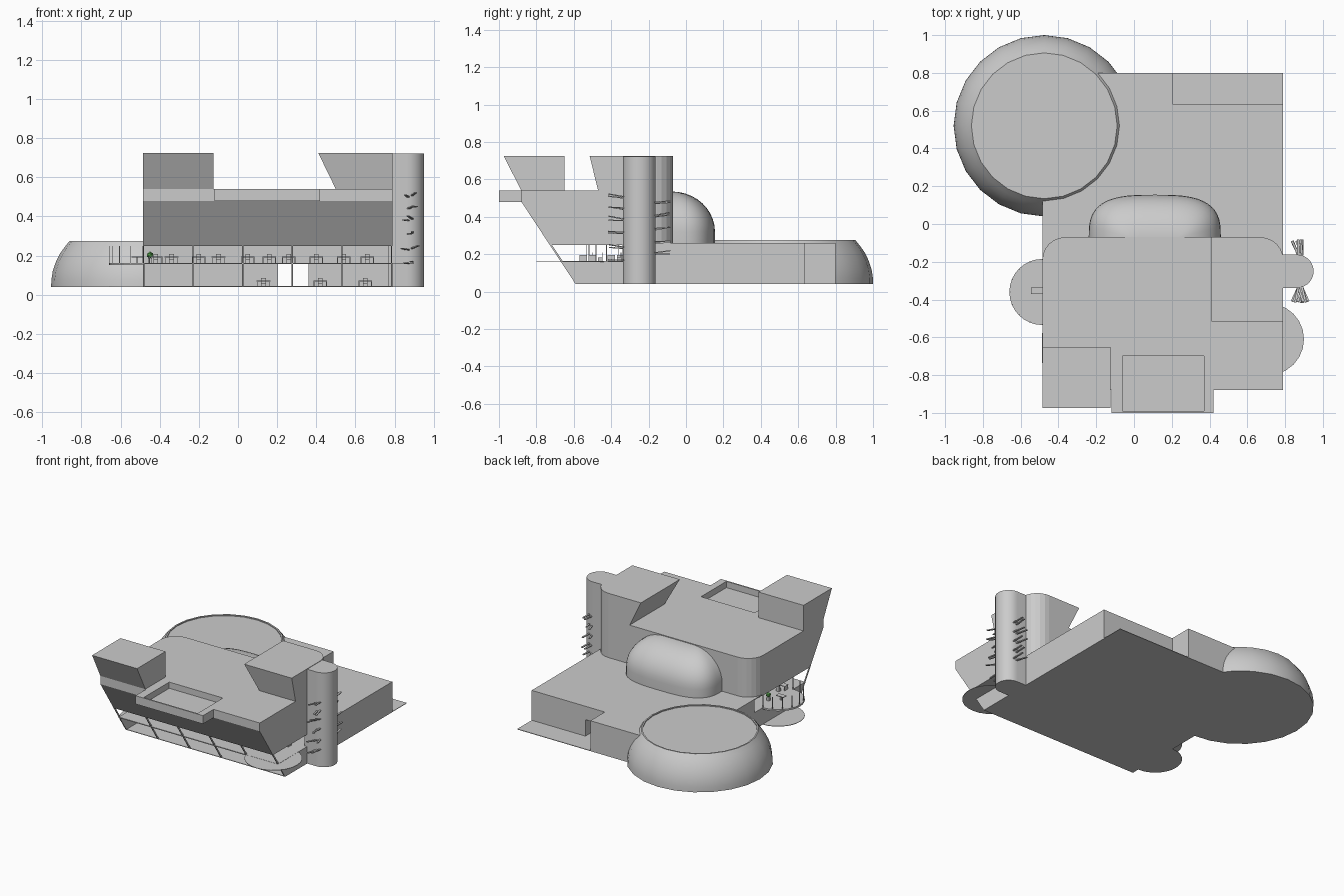
import bpy, bmesh, math, random
from mathutils import Vector, Matrix

if "Cube" in bpy.data.objects:
    bpy.data.objects.remove(bpy.data.objects["Cube"])

random.seed(4)
G, F2, R = 0.04, 0.163, 0.26          # ground, upper floor, podium roof heights
XL, XR = -0.485, 0.79                 # side walls


def finish(name, bm, smooth=False, color=None):
    bmesh.ops.recalc_face_normals(bm, faces=bm.faces)
    me = bpy.data.meshes.new(name)
    bm.to_mesh(me)
    bm.free()
    ob = bpy.data.objects.new(name, me)
    bpy.context.collection.objects.link(ob)
    if color:
        mat = bpy.data.materials.new(name)
        mat.diffuse_color = color
        mat.use_nodes = True
        mat.node_tree.nodes["Principled BSDF"].inputs["Base Color"].default_value = mat.diffuse_color
        me.materials.append(mat)
    if smooth:
        bpy.context.view_layer.objects.active = ob
        ob.select_set(True)
        bpy.ops.object.shade_smooth_by_angle(angle=math.radians(35))
        ob.select_set(False)
    return ob


def loft(name, rings, smooth=False):
    """Closed solid through rings of 3D points."""
    bm = bmesh.new()
    vs = [[bm.verts.new(p) for p in r] for r in rings]
    n = len(rings[0])
    for a, b in zip(vs, vs[1:]):
        for i in range(n):
            j = (i + 1) % n
            bm.faces.new((a[i], a[j], b[j], b[i]))
    bm.faces.new(vs[0])
    bm.faces.new(vs[-1])
    return finish(name, bm, smooth)


def boxes(name, items, color=None):
    """Several boxes (x0, x1, y0, y1, z0, z1) in one mesh."""
    bm = bmesh.new()
    for x0, x1, y0, y1, z0, z1 in items:
        m = Matrix.Translation(((x0 + x1) / 2, (y0 + y1) / 2, (z0 + z1) / 2)) \
            @ Matrix.Diagonal((x1 - x0, y1 - y0, z1 - z0, 1))
        bmesh.ops.create_cube(bm, size=1, matrix=m)
    return finish(name, bm, False, color)


def at(pts, z):
    return [(x, y, z) for x, y in pts]


def plan(x0, x1, y0, y1, rl, rr, n=6):
    """Rectangle with rounded back corners (left radius, right radius)."""
    p = [(x0, y0), (x1, y0)]
    for r, cx, a0 in ((rr, x1 - rr, 0), (rl, x0 + rl, 90)):
        k = n if r else 0
        for i in range(k + 1):
            a = math.radians(a0 + 90 * i / max(k, 1))
            p.append((cx + r * math.cos(a), y1 - r + r * math.sin(a)))
    return p


def arc(cx, cy, r, a0, a1, n):
    return [(cx + r * math.cos(math.radians(a0 + (a1 - a0) * i / n)),
             cy + r * math.sin(math.radians(a0 + (a1 - a0) * i / n))) for i in range(n + 1)]


def slab(name, pts, z0, z1, smooth=False):
    return loft(name, [at(pts, z0), at(pts, z1)], smooth)


def slope(z):
    """y of the leaning front at height z."""
    return -0.59 - (z - G) * 0.66


# floors and podium roof
boxes("ground_floor", [(XL, XR, -0.59, 0.80, G, G + 0.004)])
boxes("upper_floor", [(XL, XR, slope(F2), -0.08, F2 - 0.006, F2)])
slab("podium_roof", [(XL, -0.3), (XR, -0.3), (XR, 0.635), (0.205, 0.635),
                     (0.205, 0.80), (XL, 0.80)], R - 0.006, R)

# podium walls, with a passage running through to the rear door
t = 0.006
boxes("podium_walls", [
    (XL, XL + t, -0.09, 0.80, G, R), (XR - t, XR, -0.34, 0.635, G, R),
    (XL, 0.205, 0.80 - t, 0.80, G, R), (0.205 - t, 0.205, -0.09, 0.80, G, R),
    (0.205, XR, 0.635 - t, 0.635, F2, R), (0.36, XR, 0.635 - t, 0.635, G, F2),
    (0.36, 0.36 + t, -0.09, 0.635, G, F2), (XL, XR, -0.09, -0.09 + t, F2, R),
    (XL, 0.205, -0.09, -0.09 + t, G, F2), (0.36, XR, -0.09, -0.09 + t, G, F2)])

# lower side walls that follow the leaning front
for name, x, back in (("left_lower_wall", XL, -0.09), ("right_lower_wall", XR - t, -0.34)):
    prof = [(-0.59, G), (back, G), (back, F2), (slope(F2), F2)]
    loft(name, [[(px, y, z) for y, z in prof] for px in (x, x + t)])

# leaning window posts
for i in range(6):
    x = XL + 0.002 + i * 0.2535
    prof = [(-0.59, G), (-0.578, G), (slope(R) + 0.012, R), (slope(R), R)]
    loft("window_post", [[(px, y, z) for y, z in prof] for px in (x - 0.003, x + 0.003)])

# overhanging upper storey
body = loft("upper_storey", [at(plan(XL, XR, y, -0.07, 0.12, 0.12), z)
                             for y, z in ((slope(0.25), 0.25), (-0.88, 0.48), (-0.88, 0.54))])
ledge = boxes("terrace_ledge", [(-0.12, 0.42, -1.0, -0.87, 0.48, 0.54)])
cutter = boxes("terrace_cutter", [(-0.06, 0.37, -0.99, -0.70, 0.495, 0.6)])
cutter.hide_render = True
cutter.hide_viewport = False
cutter.display_type = 'WIRE'
for ob in (body, ledge):
    mod = ob.modifiers.new("recess", 'BOOLEAN')
    mod.operation = 'DIFFERENCE'
    mod.object = cutter
    mod.solver = 'EXACT'

# roof blocks with leaning faces
loft("left_roof_block", [at(plan(XL, -0.125, -0.88, -0.65, 0, 0), 0.54),
                         at(plan(XL, -0.125, -0.975, -0.65, 0, 0), 0.725)])
loft("right_roof_block", [at(plan(0.50, XR, -0.47, -0.07, 0, 0.12), 0.54),
                          at(plan(0.41, XR, -0.515, -0.07, 0, 0.12), 0.725)])

# stair tower with climbing blades
slab("stair_tower", [(0.77, -0.338)] + arc(0.863, -0.25, 0.088, -90, 90, 14) + [(0.77, -0.162)],
     G, 0.722, True)
bm = bmesh.new()
for side, y, heights in ((-1, -0.335, (0.16, 0.23, 0.31, 0.38, 0.44, 0.50)),
                         (1, -0.165, (0.20, 0.26, 0.33, 0.40, 0.47))):
    for z in heights:
        for k in range(2):
            yaw = random.uniform(-0.5, 0.5)
            m = Matrix.Translation((0.87 + 0.02 * k, y, z + 0.008 * k)) \
                @ Matrix.Rotation(yaw, 4, 'Z') @ Matrix.Rotation(side * random.uniform(0, 0.2), 4, 'X') \
                @ Matrix.Translation((0, side * 0.04, 0)) @ Matrix.Diagonal((0.012, 0.085, 0.006, 1))
            bmesh.ops.create_cube(bm, size=1, matrix=m)
finish("tower_blades", bm)

# rear vaulted bay: superelliptic plan shrinking upward
rings = []
for i in range(11):
    a = math.pi / 2 * i / 10
    k, z = max(math.cos(a), 0.02), 0.32 + 0.215 * math.sin(a)
    rx, ry = 0.12 + 0.23 * k, 0.23 * k
    ring = []
    for j in range(25):
        b = math.pi * j / 24
        c, s = math.cos(b), math.sin(b)
        ring.append((0.11 + rx * math.copysign(abs(c) ** 0.65, c),
                     -0.075 + ry * max(s, 0) ** 0.65, z))
    rings.append(ring)
rings.insert(0, [(x, y, R - 0.005) for x, y, z in rings[0]])
loft("rear_vault", rings, True)

# round hall with curved wall and recessed roof disc
prof = [(0.48, G), (0.479, 0.075), (0.472, 0.12), (0.457, 0.165), (0.435, 0.21),
        (0.41, 0.245), (0.386, 0.275), (0.376, 0.275), (0.376, 0.268)]
loft("round_hall", [at(arc(-0.475, 0.52, r, 0, 345, 23), z) for r, z in prof], True)

# half-round balconies
half = arc(XL, -0.36, 0.175, 90, 270, 16)
slab("left_patio", half, G, G + 0.003)
slab("left_balcony", half, F2 - 0.012, F2)
slab("right_balcony", arc(0.71, -0.61, 0.19, 0, 345, 23), F2 - 0.004, F2 - 0.001)
rail = arc(XL, -0.36, 0.171, 90, 270, 8)
boxes("balcony_posts", [(x - 0.002, x + 0.002, y - 0.002, y + 0.002, F2, 0.25) for x, y in rail])

# furniture: desks with a chair each on both floors
items = []
for z, spots in ((F2, [(-0.42, -0.5), (-0.34, -0.3), (-0.2, -0.55), (-0.1, -0.3), (0.05, -0.5),
                       (0.16, -0.35), (0.26, -0.55), (0.4, -0.3), (0.54, -0.5), (0.66, -0.4)]),
                 (G, [(0.13, -0.4), (0.42, -0.45), (0.65, -0.4)])):
    for x, y in spots:
        items += [(x - 0.035, x + 0.035, y - 0.02, y + 0.02, z + 0.028, z + 0.032),
                  (x - 0.034, x - 0.03, y - 0.02, y + 0.02, z, z + 0.03),
                  (x + 0.03, x + 0.034, y - 0.02, y + 0.02, z, z + 0.03),
                  (x - 0.012, x + 0.012, y + 0.03, y + 0.05, z, z + 0.02),
                  (x - 0.012, x + 0.012, y + 0.05, y + 0.054, z, z + 0.045)]
items.append((-0.545, -0.485, -0.37, -0.335, F2 + 0.028, F2 + 0.033))
items.append((-0.52, -0.51, -0.357, -0.347, F2, F2 + 0.028))
boxes("furniture", items)

# potted plant on the left side
bm = bmesh.new()
bmesh.ops.create_icosphere(bm, subdivisions=1, radius=0.018,
                           matrix=Matrix.Translation((-0.45, -0.3, F2 + 0.04)))
finish("plant_leaves", bm, False, (0.1, 0.4, 0.08, 1))
boxes("plant_pot", [(-0.46, -0.44, -0.31, -0.29, F2, F2 + 0.025)])
